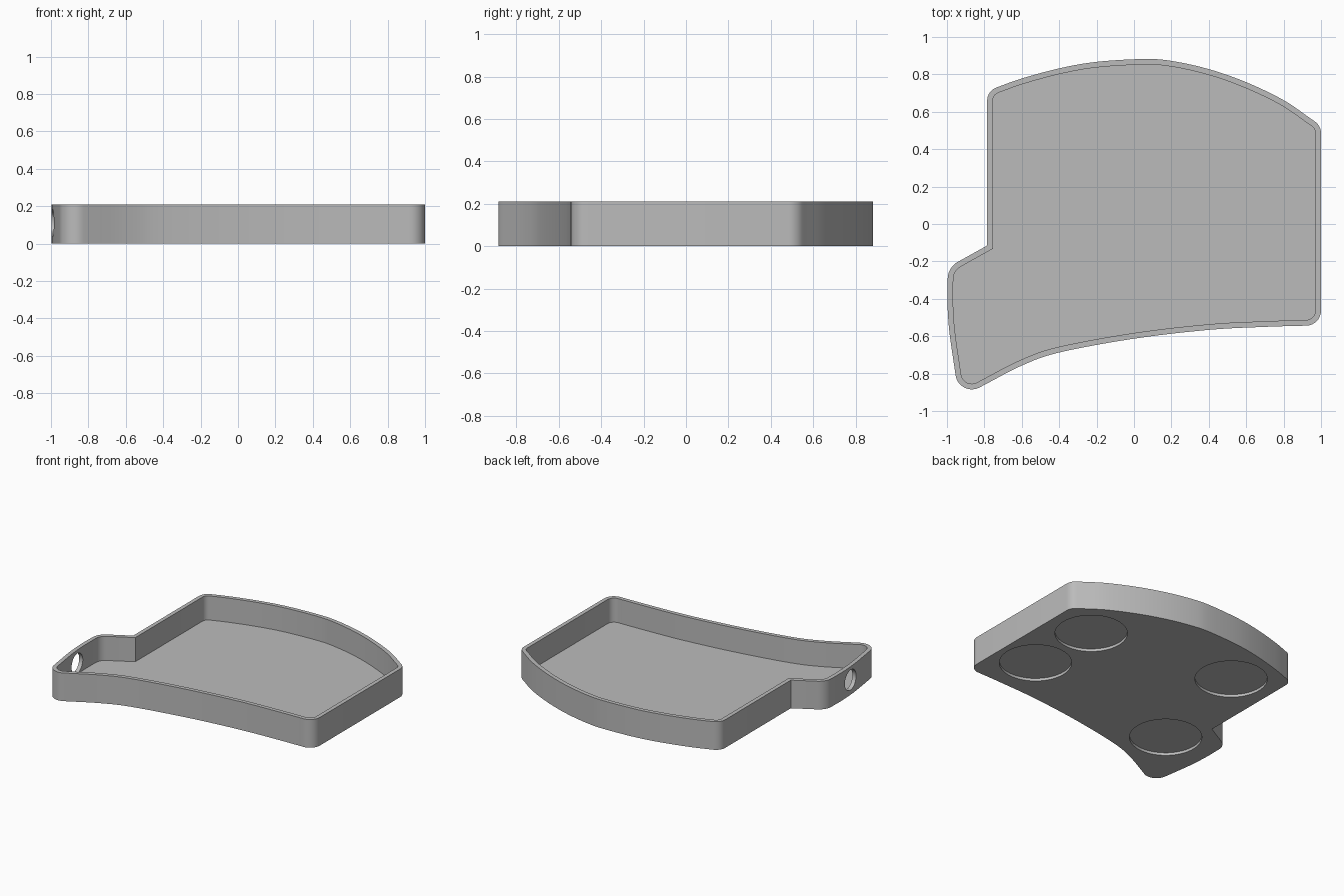
import bpy, bmesh
from math import radians
from mathutils import Vector, Matrix

HEIGHT, WALL, FLOOR = 0.21, 0.03, 0.03

if "Cube" in bpy.data.objects:
    bpy.data.objects.remove(bpy.data.objects["Cube"])

grey = bpy.data.materials.new("plain grey")
grey.use_nodes = True
grey.diffuse_color = (0.5, 0.5, 0.5, 1)
grey.node_tree.nodes["Principled BSDF"].inputs["Base Color"].default_value = (0.5, 0.5, 0.5, 1)


def curve(points, steps=6):
    """Smooth curve through the points, returned as unrounded outline corners."""
    p = [Vector(q) for q in points]
    p = [2 * p[0] - p[1]] + p + [2 * p[-1] - p[-2]]
    out = []
    for a, b, c, d in zip(p, p[1:], p[2:], p[3:]):
        for i in range(steps):
            t = i / steps
            v = (2 * b + (c - a) * t + (2 * a - 5 * b + 4 * c - d) * t**2
                 + (3 * b - a - 3 * c + d) * t**3) / 2
            out.append((v.x, v.y, 0))
    return out + [(*points[-1], 0)]


def round_corners(corners, steps=8):
    """Replace each corner (x, y, tangent length) by a circular arc."""
    out, n = [], len(corners)
    for i, (x, y, t) in enumerate(corners):
        p = Vector((x, y))
        if not t:
            out.append(p)
            continue
        before = (Vector(corners[i - 1][:2]) - p).normalized()
        after = (Vector(corners[(i + 1) % n][:2]) - p).normalized()
        w = (before - after).length / 2
        w = max(0.05, 1 - w * w) ** 0.5 if w > 1 else (1 - w * w) ** 0.5
        w = (before.angle(after) / 2)
        w = Vector((0, 1)).dot(Matrix.Rotation(w, 2) @ Vector((1, 0)))
        w = abs(w)
        a, b = p + before * t, p + after * t
        for k in range(steps + 1):
            s = k / steps
            c0, c1, c2 = (1 - s)**2, 2 * w * s * (1 - s), s * s
            out.append((a * c0 + p * c1 + b * c2) / (c0 + c1 + c2))
    return out


def inset(loop, dist):
    """Offset a counter-clockwise loop inwards by a constant distance."""
    out, n = [], len(loop)
    for i, p in enumerate(loop):
        d0 = (p - loop[i - 1]).normalized()
        d1 = (loop[(i + 1) % n] - p).normalized()
        n0, n1 = Vector((-d0.y, d0.x)), Vector((-d1.y, d1.x))
        out.append(p + (n0 + n1) * dist / (1 + n0.dot(n1)))
    return out


def make_object(name, bm):
    bmesh.ops.recalc_face_normals(bm, faces=bm.faces)
    mesh = bpy.data.meshes.new(name)
    bm.to_mesh(mesh)
    bm.free()
    mesh.materials.append(grey)
    obj = bpy.data.objects.new(name, mesh)
    bpy.context.collection.objects.link(obj)
    return obj


# Outline, counter-clockwise from the front tip
front_curve = curve([(-0.8, -0.86), (-0.6, -0.757), (-0.4, -0.687), (0, -0.613),
                     (0.4, -0.566), (0.7, -0.55), (0.9, -0.544)])
back_curve = curve([(0.95, 0.56), (0.8, 0.662), (0.6, 0.758), (0.4, 0.828), (0.2, 0.872),
                    (0.05, 0.882), (-0.2, 0.867), (-0.4, 0.832), (-0.6, 0.778), (-0.73, 0.732)])
outer = round_corners([(-0.935, -0.934, 0.125)] + front_curve + [(1, -0.543, 0.08), (1, 0.525, 0.04)]
                      + back_curve + [(-0.785, 0.71, 0.05), (-0.785, -0.115, 0),
                                      (-0.995, -0.232, 0.06), (-1, -0.5, 0.15)])
inner = inset(outer, WALL)

# Tray: underside, outer wall, rim, inner wall, floor
bm = bmesh.new()
rings = [[bm.verts.new((p.x, p.y, z)) for p in loop]
         for loop, z in ((outer, 0), (outer, HEIGHT), (inner, HEIGHT), (inner, FLOOR))]
for low, high in zip(rings, rings[1:]):
    for i in range(len(low)):
        bm.faces.new((low[i - 1], low[i], high[i], high[i - 1]))
bm.faces.new(rings[0])
bm.faces.new(rings[-1])
tray = make_object("tray", bm)

# Cutters: four shallow foot recesses and a cable hole through the side wall
bm = bmesh.new()
for x, y in ((0.674, 0.353), (0.706, -0.195), (-0.448, 0.488), (-0.615, -0.4)):
    bmesh.ops.create_cone(bm, cap_ends=True, segments=64, radius1=0.245, radius2=0.245,
                          depth=0.04, matrix=Matrix.Translation((x, y, 0)))
bmesh.ops.create_cone(bm, cap_ends=True, segments=40, radius1=0.075, radius2=0.075, depth=0.16,
                      matrix=Matrix.Translation((-0.98, -0.525, 0.11)) @ Matrix.Rotation(radians(90), 4, "Y"))
cutter = make_object("recess_cutters", bm)
cutter.hide_render = True

cut = tray.modifiers.new("recesses", "BOOLEAN")
cut.operation, cut.solver, cut.object = "DIFFERENCE", "EXACT", cutter
bpy.ops.object.select_all(action="DESELECT")
bpy.context.view_layer.objects.active = tray
tray.select_set(True)
bpy.ops.object.modifier_apply(modifier=cut.name)
bpy.data.objects.remove(cutter)
bpy.ops.object.shade_smooth_by_angle(angle=radians(30))
